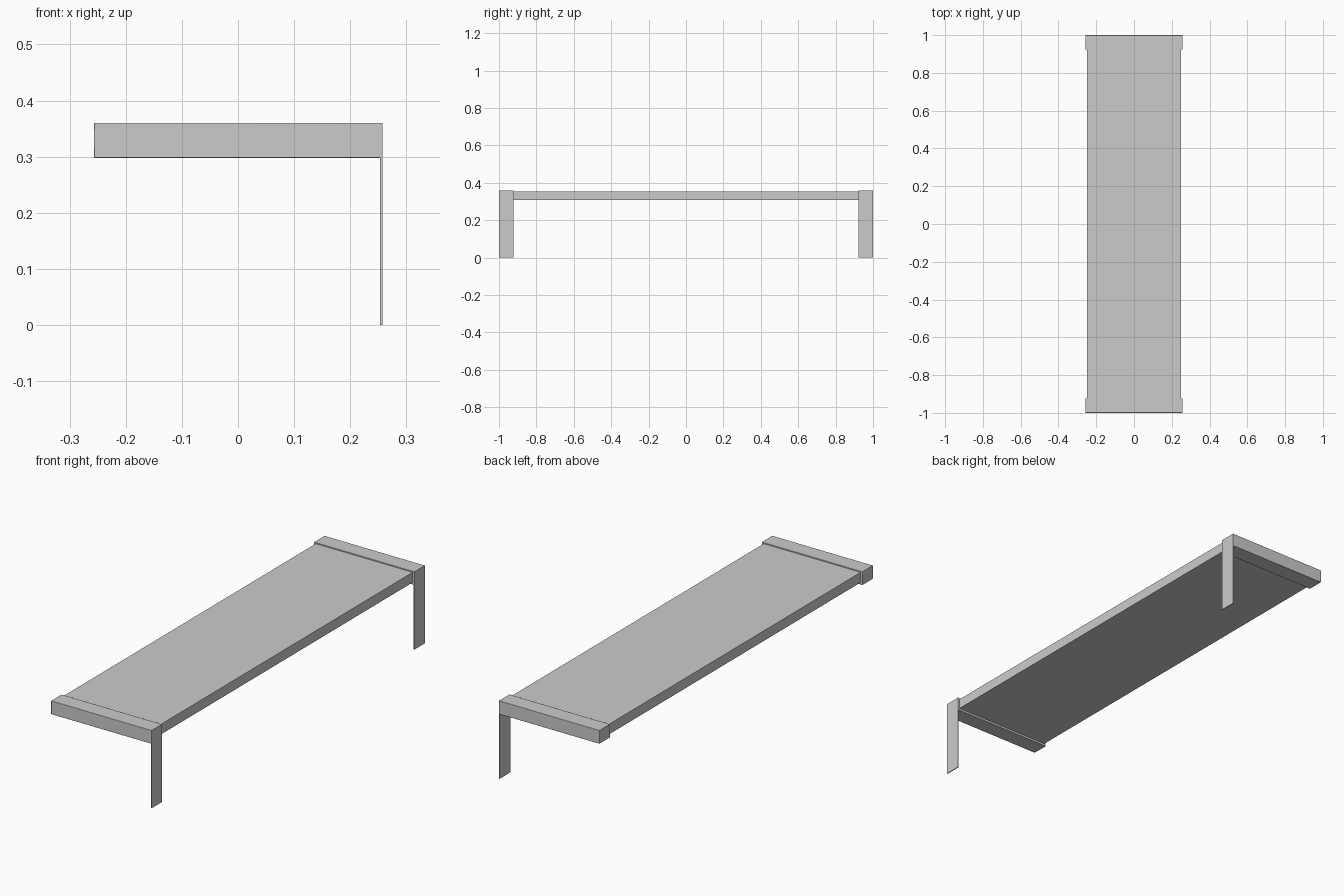
import bpy
import math

if "Cube" in bpy.data.objects:
    bpy.data.objects.remove(bpy.data.objects["Cube"])


def box(name, x, y, z, bevel=0.0):
    """Box from (min, max) ranges, with an optional small rounded edge."""
    bpy.ops.mesh.primitive_cube_add(
        size=1, location=[(a + b) / 2 for a, b in (x, y, z)])
    ob = bpy.context.object
    ob.name = name
    ob.scale = [b - a for a, b in (x, y, z)]
    bpy.ops.object.transform_apply(location=False, rotation=False, scale=True)
    if bevel:
        mod = ob.modifiers.new("soft_edges", 'BEVEL')
        mod.width = bevel
        mod.segments = 2
        bpy.ops.object.shade_smooth_by_angle(angle=math.radians(50))
    return ob


# Long flat board, its ends tucked into the caps
box("board", (-0.248, 0.248), (-0.97, 0.97), (0.308, 0.355))

for side, label in ((-1, "front"), (1, "back")):
    y = sorted((side * 0.923, side * 1.0))
    # Thick cap wrapping each end of the board
    box(label + "_end_cap", (-0.257, 0.2565), y, (0.298, 0.36), 0.0015)
    # Thin strap leg on the right side, running up flush with the cap
    box(label + "_leg", (0.2535, 0.2575), y, (0.0, 0.36))
